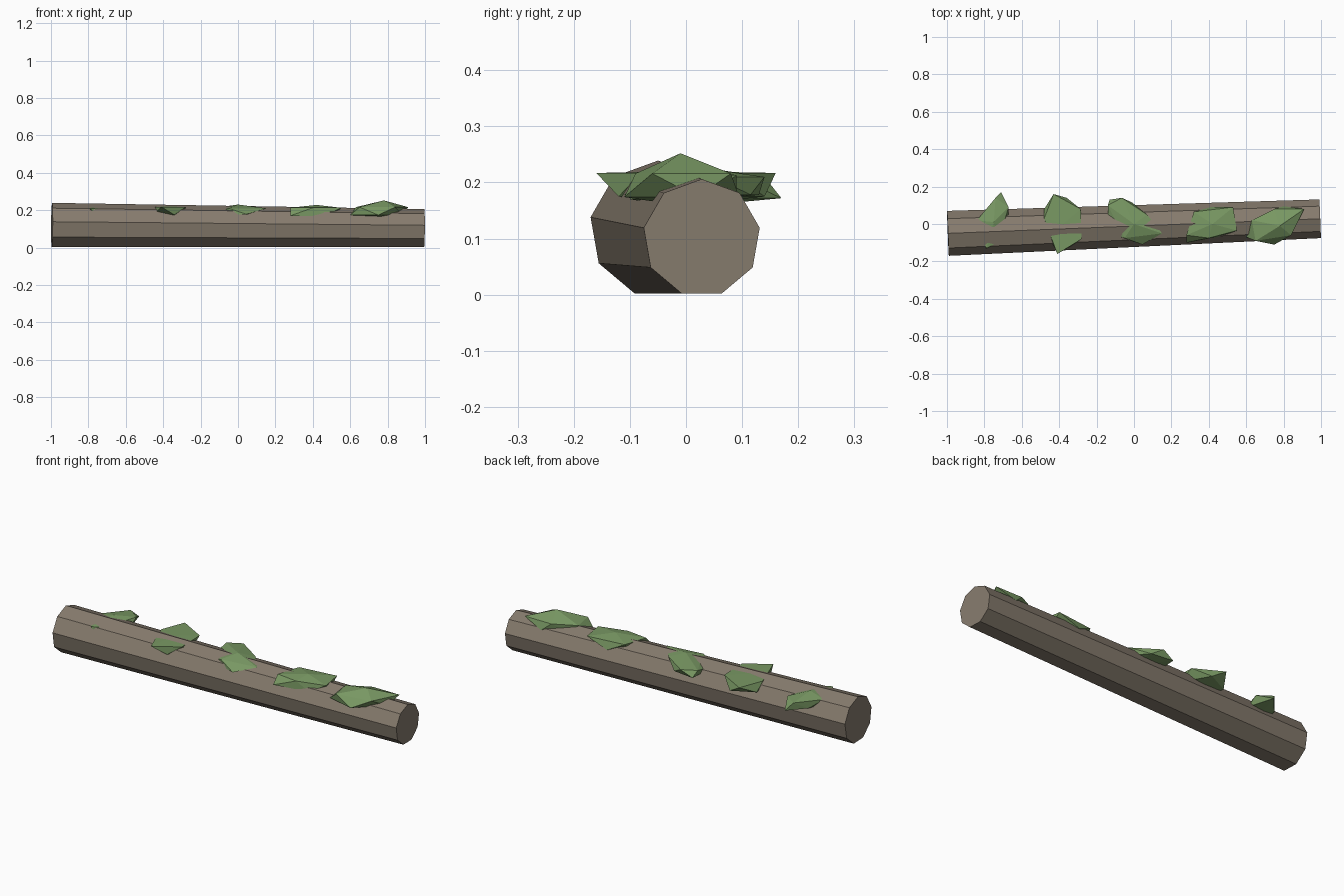
import bpy, bmesh
from math import sin, cos, tau
from mathutils import Vector

cube = bpy.data.objects.get("Cube")
if cube:
    bpy.data.objects.remove(cube, do_unlink=True)


def material(name, rgb):
    m = bpy.data.materials.new(name)
    m.use_nodes = True
    m.diffuse_color = (*rgb, 1)
    node = next(n for n in m.node_tree.nodes if n.type == 'BSDF_PRINCIPLED')
    node.inputs["Base Color"].default_value = (*rgb, 1)
    return m


bark = material("bark brown", (0.24, 0.20, 0.155))
green = material("moss green", (0.19, 0.315, 0.125))


def finish(bm, name, mat):
    bmesh.ops.recalc_face_normals(bm, faces=bm.faces)
    mesh = bpy.data.meshes.new(name)
    bm.to_mesh(mesh)
    bm.free()
    mesh.materials.append(mat)
    bpy.context.collection.objects.link(bpy.data.objects.new(name, mesh))


# Tapered nine-sided log, slightly skewed, with ends square to its axis
SIDES = 9
ends = [(Vector((-0.995, -0.05, 0.117)), 0.122), (Vector((0.995, 0.028, 0.101)), 0.105)]
axis = (ends[1][0] - ends[0][0]).normalized()
side = Vector((0, 0, 1)).cross(axis).normalized()
up = axis.cross(side)
bm = bmesh.new()
rings = []
for centre, radius in ends:
    angles = [tau * i / SIDES for i in range(SIDES)]
    rings.append([bm.verts.new(centre + radius * (side * sin(a) + up * cos(a))) for a in angles])
    bm.faces.new(rings[-1])
for i in range(SIDES):
    j = (i + 1) % SIDES
    bm.faces.new((rings[0][i], rings[0][j], rings[1][j], rings[1][i]))
finish(bm, "log", bark)


# Moss clump: squashed uneven icosahedron whose outline alternates high and low
def moss(name, outline, apex, high, low):
    bm = bmesh.new()
    ring = [bm.verts.new((x, y, low if i % 2 else high)) for i, (x, y) in enumerate(outline)]
    top = bm.verts.new(apex)
    base = bm.verts.new((apex[0], apex[1], low - 0.015))
    n = len(ring)
    for i in range(n):
        a, b, c = ring[i], ring[(i + 1) % n], ring[(i + 2) % n]
        bm.faces.new((a, b, c))
        bm.faces.new((a, c, base if i % 2 else top))
    finish(bm, name, green)


moss("moss_far_right",
     [(-.67, .09), (-.67, .03), (-.73, -.1), (-.76, -.12), (-.79, -.13),
      (-.83, -.03), (-.84, .02), (-.79, .08), (-.74, .14), (-.71, .17)],
     (-.75, .01, .23), .21, .172)
moss("moss_right",
     [(-.43, .16), (-.36, .14), (-.285, .08), (-.28, 0), (-.28, -.08),
      (-.34, -.12), (-.41, -.16), (-.45, -.07), (-.48, .03), (-.48, .08)],
     (-.38, 0, .22), .217, .175)
moss("moss_middle",
     [(-.14, .1), (-.13, .13), (-.065, .14), (-.01, .115), (.07, .05),
      (.08, .015), (.15, -.05), (.045, -.11), (-.05, -.075), (-.14, -.05)],
     (0, 0, .23), .21, .178)
moss("moss_left",
     [(.28, -.06), (.32, .03), (.32, .065), (.41, .09), (.53, .09),
      (.53, .03), (.55, -.035), (.47, -.065), (.4, -.075), (.28, -.1)],
     (.42, 0, .228), .213, .17)
moss("moss_far_left",
     [(.63, .02), (.68, .04), (.75, .08), (.8, .095), (.91, .08),
      (.88, .02), (.84, -.06), (.75, -.11), (.65, -.09), (.6, -.07)],
     (.78, -.01, .252), .216, .174)
